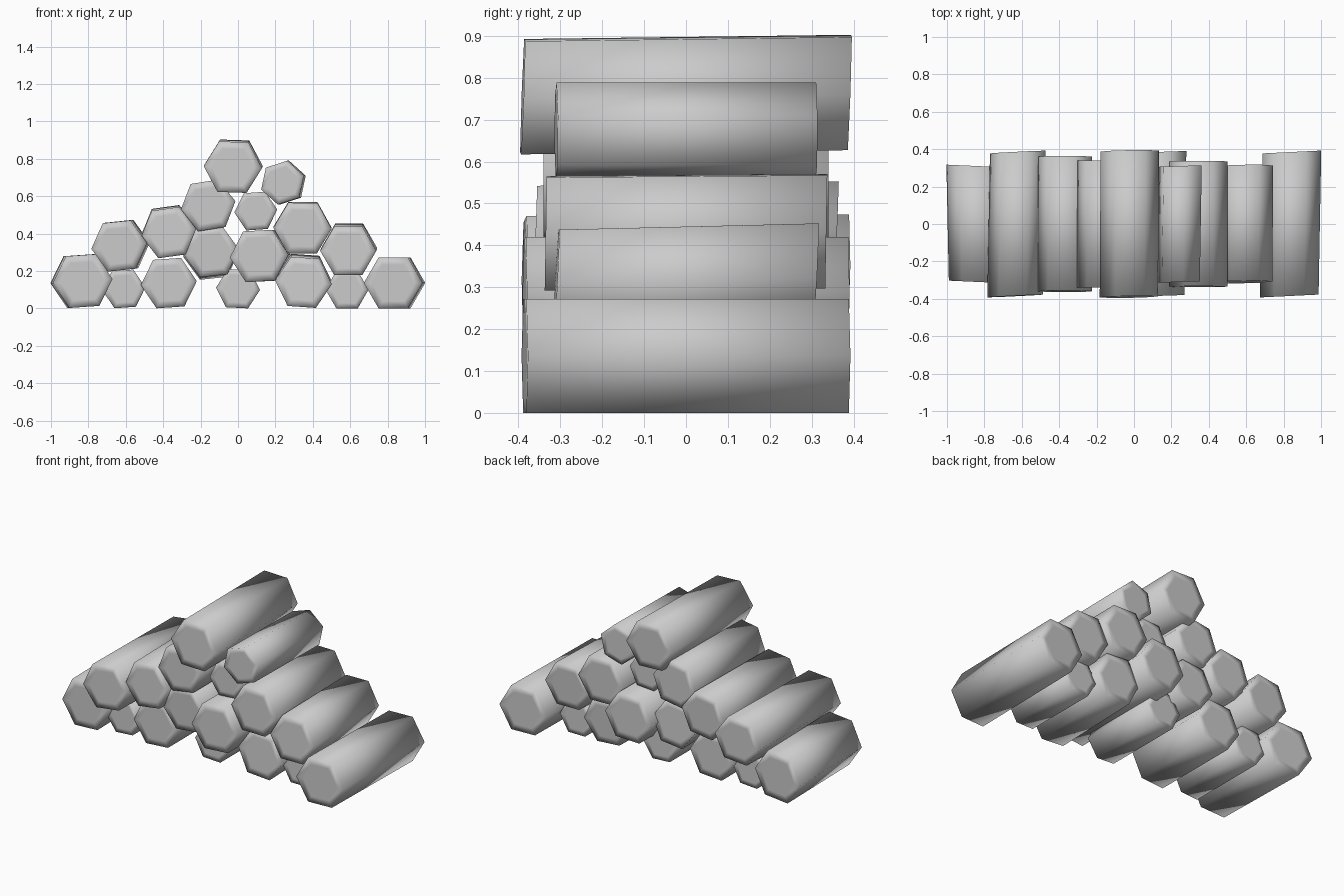
import bpy
import bmesh
from math import cos, sin, radians, tau
from mathutils import Vector

cube = bpy.data.objects.get("Cube")
if cube:
    bpy.data.objects.remove(cube, do_unlink=True)

grey = bpy.data.materials.new("plain grey")
grey.use_nodes = True
colour = (0.6, 0.6, 0.6, 1)
grey.diffuse_color = colour
grey.node_tree.nodes["Principled BSDF"].inputs["Base Color"].default_value = colour

SIDES = 6
CAP_SLANT = 3.5   # how far the sawn ends lean for each unit of axis drift
CAP_INSET = 0.72  # size of the flat centre of each sawn end


def add_log(name, x, z, radius, half, roll=0, drift_x=0, drift_z=0):
    """Six-sided log along y, its axis drifting slightly from front to back."""
    bm = bmesh.new()

    def ring(end, scale):
        verts = []
        for i in range(SIDES):
            a = radians(roll) + tau * i / SIDES
            u, w = radius * scale * cos(a), radius * scale * sin(a)
            y = end * half + CAP_SLANT * (u * drift_x + w * drift_z)
            verts.append(bm.verts.new(Vector((
                x + u + end * drift_x / 2, y, z + w + end * drift_z / 2))))
        return verts

    # Rings: front centre, front rim, back rim, back centre
    rings = [ring(-1, CAP_INSET), ring(-1, 1), ring(1, 1), ring(1, CAP_INSET)]
    for a, b in zip(rings, rings[1:]):
        for i in range(SIDES):
            j = (i + 1) % SIDES
            bm.faces.new((a[i], a[j], b[j], b[i]))
    bm.faces.new(rings[0])
    bm.faces.new(rings[-1])
    bmesh.ops.recalc_face_normals(bm, faces=bm.faces)
    for face in bm.faces:
        face.smooth = True

    mesh = bpy.data.meshes.new(name)
    bm.to_mesh(mesh)
    bm.free()
    mesh.materials.append(grey)
    obj = bpy.data.objects.new(name, mesh)
    bpy.context.collection.objects.link(obj)


# Ground row, from right to left
add_log("ground_log_right_end", -0.837, 0.146, 0.16, 0.31, 4, drift_x=-0.013)
add_log("ground_log_right_small", -0.61, 0.104, 0.115, 0.25, 4)
add_log("ground_log_right_inner", -0.37, 0.135, 0.15, 0.275, 4)
add_log("ground_log_middle_small", 0, 0.105, 0.118, 0.25, -3)
add_log("ground_log_left_inner", 0.35, 0.147, 0.152, 0.28, -4, drift_z=0.016)
add_log("ground_log_left_small", 0.583, 0.1, 0.115, 0.235)
add_log("ground_log_left_end", 0.837, 0.136, 0.157, 0.385, drift_x=0.014)

# Second row
add_log("second_log_right_end", -0.628, 0.335, 0.15, 0.385, 6, 0.014, 0.003)
add_log("second_log_right_inner", -0.143, 0.295, 0.148, 0.32, 6, drift_z=-0.014)
add_log("second_log_left_inner", 0.118, 0.28, 0.157, 0.385, 3, drift_x=0.01)
add_log("second_log_left_end", 0.592, 0.315, 0.15, 0.31, 0, 0.005, 0.015)

# Third row
add_log("third_log_right", -0.37, 0.41, 0.148, 0.36, 8, drift_z=0.01)
add_log("third_log_left", 0.345, 0.431, 0.156, 0.335, -1, 0, 0.005)

# Fourth row
add_log("fourth_log_right", -0.16, 0.55, 0.148, 0.34, 9)
add_log("fourth_log_small", 0.095, 0.52, 0.115, 0.25, 4)
add_log("fourth_log_left_small", 0.243, 0.672, 0.12, 0.31, 18, 0.01)

# Top of the pile
add_log("top_log", -0.025, 0.76, 0.156, 0.39, -2, 0.005, 0.01)
